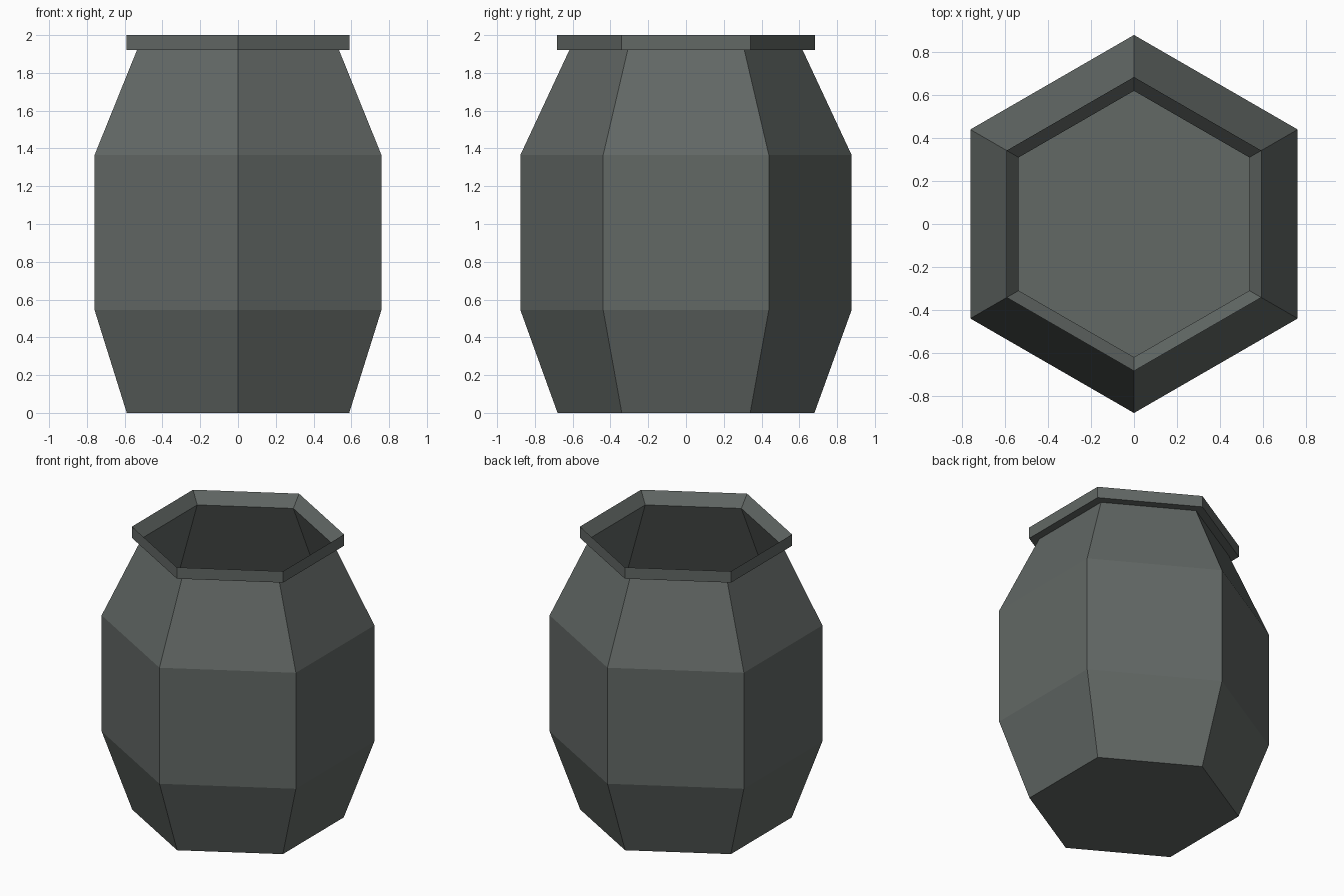
import bpy, bmesh, math

if "Cube" in bpy.data.objects:
    bpy.data.objects.remove(bpy.data.objects["Cube"])

clay = bpy.data.materials.new("dark grey clay")
clay.diffuse_color = (0.122, 0.138, 0.130, 1)
clay.use_nodes = True
clay.node_tree.nodes["Principled BSDF"].inputs["Base Color"].default_value = clay.diffuse_color


def lathe(name, profile, floor=False, sides=6):
    """Sweep a (radius, height) profile round z with flat sides."""
    bm = bmesh.new()
    rings = []
    for r, z in profile:
        ring = []
        for i in range(sides):
            a = math.pi / 2 + math.tau * i / sides
            ring.append(bm.verts.new((r * math.cos(a), r * math.sin(a), z)))
        rings.append(ring)
    for low, high in zip(rings, rings[1:]):
        for i in range(sides):
            j = (i + 1) % sides
            bm.faces.new((low[i], low[j], high[j], high[i]))
    if floor:
        bm.faces.new(rings[0][::-1])
    mesh = bpy.data.meshes.new(name)
    bm.to_mesh(mesh)
    bm.free()
    mesh.materials.append(clay)
    obj = bpy.data.objects.new(name, mesh)
    bpy.context.collection.objects.link(obj)
    return obj


# Hollow thin-walled body with a floor and an open mouth
lathe("pot_body", [(0.68, 0), (0.877, 0.545), (0.877, 1.365), (0.618, 1.92)], floor=True)

# Rim: flat underside, upright lip, slope back down into the mouth
lathe("pot_rim", [(0.618, 1.92), (0.682, 1.92), (0.682, 2.0), (0.618, 1.92)])
